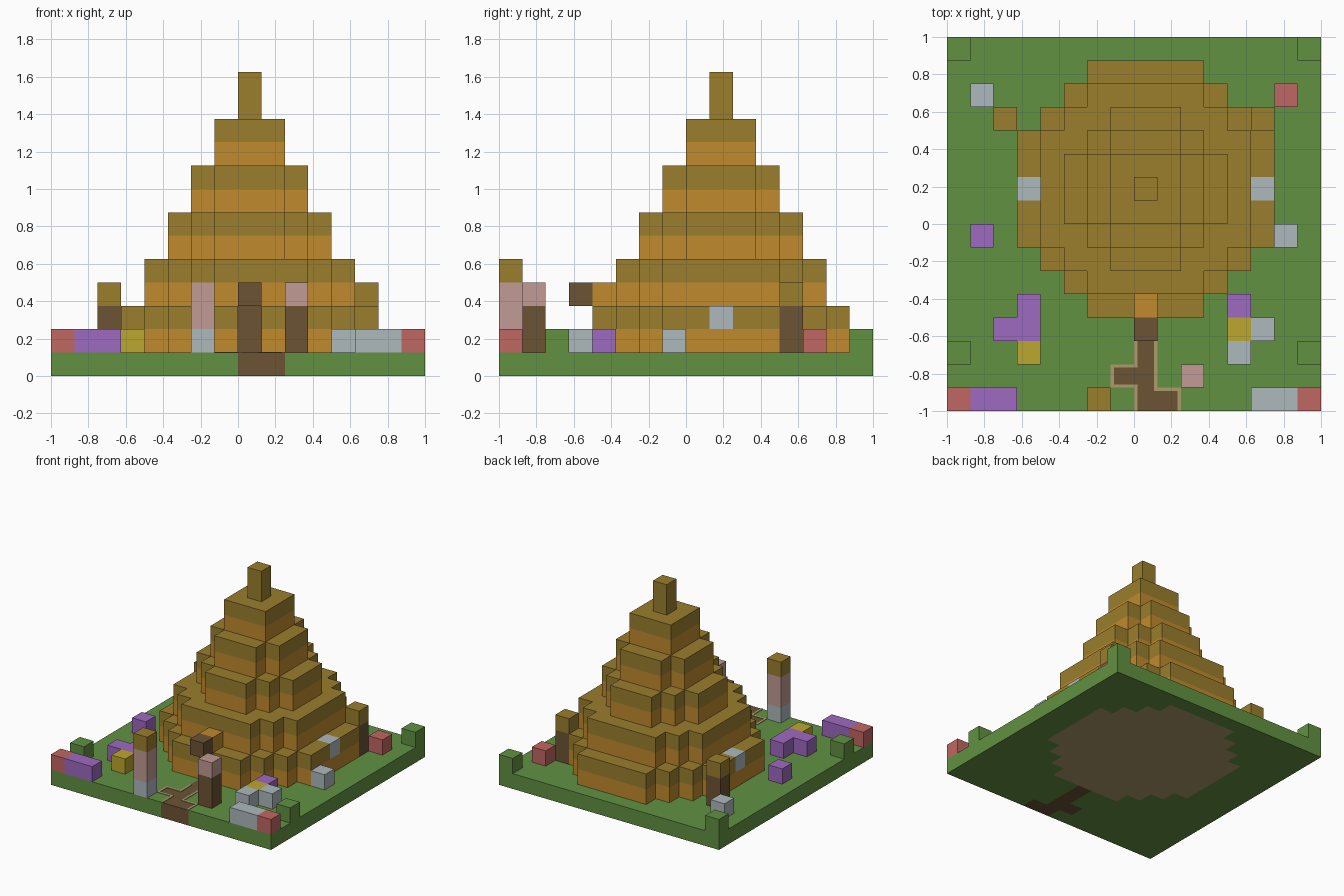
import bpy
import bmesh
from mathutils import Vector

if "Cube" in bpy.data.objects:
    bpy.data.objects.remove(bpy.data.objects["Cube"])

U = 0.125        # edge of one block
N = 16           # blocks along the base
CX, CY = 8, 9    # block under the spire


def material(name, rgb):
    lin = [((c / 255 + 0.055) / 1.055) ** 2.4 for c in rgb] + [1]
    mat = bpy.data.materials.new(name)
    mat.use_nodes = True
    mat.diffuse_color = lin
    mat.node_tree.nodes["Principled BSDF"].inputs["Base Color"].default_value = lin
    return mat


COLOURS = {
    "grass": (98, 145, 66), "thatch": (155, 126, 45), "timber": (192, 138, 45),
    "dirt": (108, 83, 52), "sand": (173, 156, 106), "pink": (193, 155, 147),
    "grey": (173, 184, 188), "purple": (158, 106, 192), "red": (192, 103, 98),
    "yellow": (188, 167, 46),
}
MATS = {name: material(name, rgb) for name, rgb in COLOURS.items()}
SIDES = [Vector(s * (a == i) for i in range(3)) for a in range(3) for s in (-1, 1)]


def finish(name, bm, used):
    bmesh.ops.remove_doubles(bm, verts=bm.verts, dist=1e-5)
    mesh = bpy.data.meshes.new(name)
    bm.to_mesh(mesh)
    bm.free()
    for key in used:
        mesh.materials.append(MATS[key])
    obj = bpy.data.objects.new(name, mesh)
    bpy.context.collection.objects.link(obj)
    return obj


def blocks(name, cells):
    """Join blocks {(i, j, k): colour} into one shell of their outer faces."""
    bm = bmesh.new()
    used = sorted(set(cells.values()))
    for cell, colour in cells.items():
        for n in SIDES:
            if tuple(int(a + b) for a, b in zip(cell, n)) in cells:
                continue
            u = Vector((n.y, n.z, n.x)) / 2
            v = n.cross(u)
            mid = Vector(cell) + Vector((0.5, 0.5, 0.5)) + n / 2
            corners = (mid - u - v, mid + u - v, mid + u + v, mid - u + v)
            face = bm.faces.new([bm.verts.new(c * U - Vector((1, 1, 0))) for c in corners])
            face.material_index = used.index(colour)
            face.normal_update()
            if face.normal.dot(n) < 0:
                face.normal_flip()
    return finish(name, bm, used)


def column(name, i, j, colours, k=1):
    blocks(name, {(i, j, k + h): c for h, c in enumerate(colours)})


def disc(radius):
    span = range(-radius, radius + 1)
    return {(CX + a, CY + b) for a in span for b in span
            if a * a + b * b <= (radius + 0.5) ** 2}


# Ground slab with dirt path, sandy hut floor and raised edge posts
path = {(8, 0), (9, 0), (8, 1), (7, 1), (8, 2), (8, 3)}
floor = disc(5)
ground = {(i, j, 0): "dirt" if (i, j) in path else "sand" if (i, j) in floor else "grass"
          for i in range(N) for j in range(N)}
for i in (0, N - 1):
    for j in (2, N - 1):
        ground[i, j, 1] = "grass"
blocks("ground", ground)

# Sandy rim along the path, as thin plates
W = 0.14
SPAN = {-1: (0, W), 0: (0, 1), 1: (1 - W, 1)}
bm = bmesh.new()
for i, j in path - {(8, 3)}:
    for a in (-1, 0, 1):
        for b in (-1, 0, 1):
            if (i + a, j + b) in path or j + b < 0:
                continue
            if a and b and not ((i + a, j) in path and (i, j + b) in path):
                continue
            (x0, x1), (y0, y1) = SPAN[a], SPAN[b]
            made = bmesh.ops.create_cube(bm, size=1)["verts"]
            bmesh.ops.scale(bm, verts=made, vec=((x1 - x0) * U, (y1 - y0) * U, 0.004))
            bmesh.ops.translate(bm, verts=made, vec=(
                (i + (x0 + x1) / 2) * U - 1, (j + (y0 + y1) / 2) * U - 1, U + 0.002))
finish("path_rim", bm, ["sand"])

# Stepped hut: each two-block tier has a timber course under a thatch course
hut = {}
for tier, radius in enumerate(range(5, 0, -1)):
    for i, j in disc(radius):
        hut[i, j, 1 + 2 * tier] = "timber"
        hut[i, j, 2 + 2 * tier] = "thatch"
for i in (CX - 5, CX + 5):          # side windows
    hut[i, CY, 2] = "grey"
for k in (1, 2):                    # doorway with a set-back door
    del hut[CX, CY - 5, k]
    hut[CX, CY - 4, k] = "dirt"
hut[CX, CY - 5, 3] = "timber"       # door lintel
blocks("stepped_hut", hut)
column("spire", CX, CY, ["thatch"] * 2, 11)
column("door_awning", CX, CY - 6, ["dirt"], 3)

# Posts and columns
column("left_back_post", 13, 12, ["dirt", "dirt", "thatch"])
column("right_back_post", 2, 12, ["dirt", "dirt", "thatch"])
column("tall_front_column", 6, 0, ["grey", "pink", "pink", "thatch"])
column("short_front_column", 10, 1, ["dirt", "dirt", "pink"])

# Garden blocks
GARDEN = {
    "red": [(0, 0), (15, 0), (14, 13)],
    "purple": [(1, 0), (2, 0), (2, 3), (3, 3), (3, 4), (1, 7), (12, 4)],
    "yellow": [(3, 2), (12, 3)],
    "grey": [(13, 0), (14, 0), (12, 2), (13, 3), (14, 7), (1, 13)],
}
for colour, spots in GARDEN.items():
    blocks(colour + "_garden_blocks", {(i, j, 1): colour for i, j in spots})
